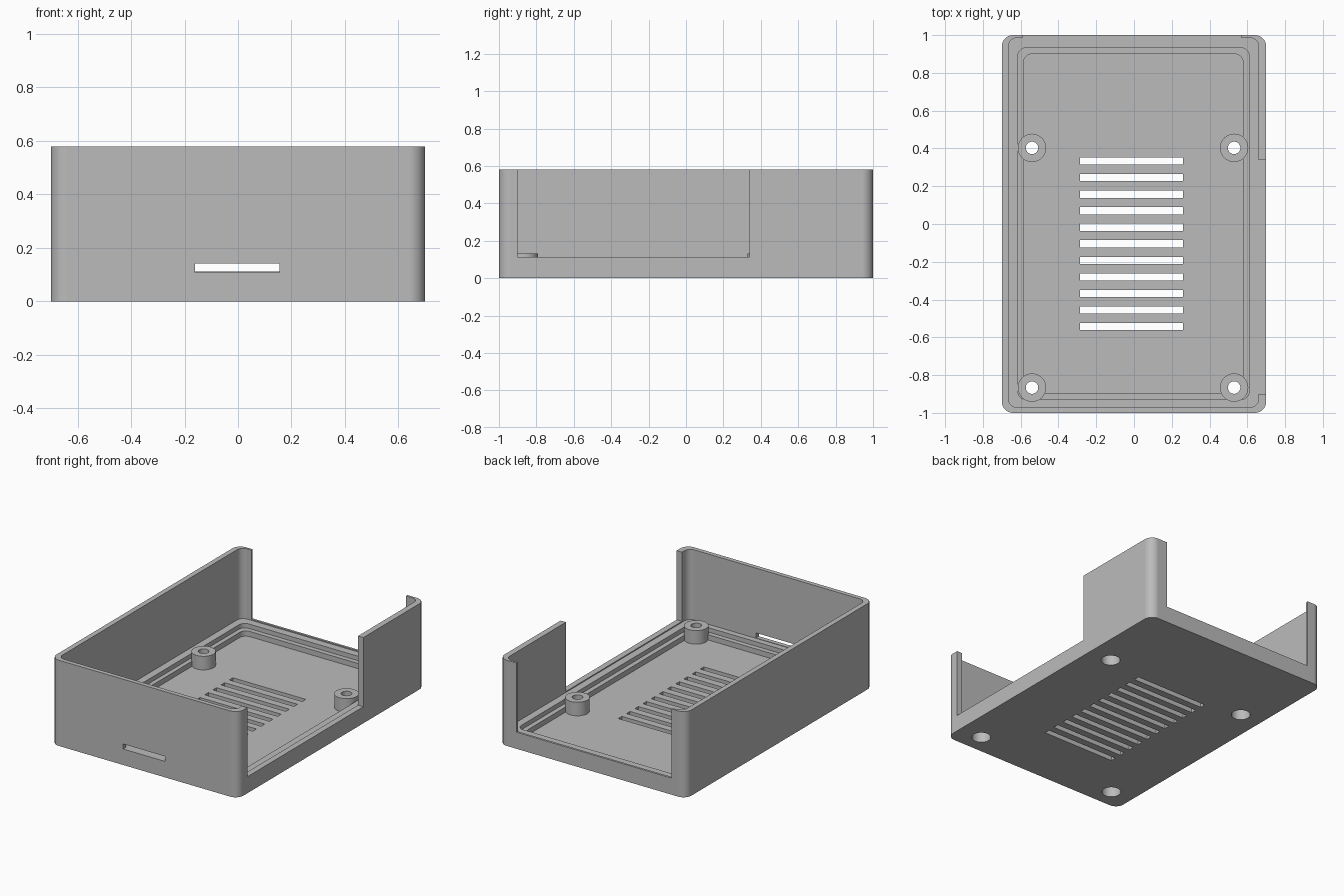
import bpy, bmesh, math

if "Cube" in bpy.data.objects:
    bpy.data.objects.remove(bpy.data.objects["Cube"])

grey = bpy.data.materials.new("plain grey")
grey.diffuse_color = (0.5, 0.5, 0.5, 1)
grey.use_nodes = True
grey.node_tree.nodes["Principled BSDF"].inputs["Base Color"].default_value = grey.diffuse_color


def prism(name, pts, z0, z1):
    """Extrude a closed outline from z0 to z1."""
    bm = bmesh.new()
    face = bm.faces.new([bm.verts.new((x, y, z0)) for x, y in pts])
    ext = bmesh.ops.extrude_face_region(bm, geom=[face])
    for v in ext["geom"]:
        if isinstance(v, bmesh.types.BMVert):
            v.co.z = z1
    bmesh.ops.recalc_face_normals(bm, faces=bm.faces)
    mesh = bpy.data.meshes.new(name)
    bm.to_mesh(mesh)
    bm.free()
    mesh.materials.append(grey)
    ob = bpy.data.objects.new(name, mesh)
    bpy.context.collection.objects.link(ob)
    return ob


def rounded(name, x0, x1, y0, y1, r, z0, z1, n=12):
    """Prism with a rounded rectangle outline."""
    pts = []
    corners = [(x1 - r, y1 - r), (x0 + r, y1 - r), (x0 + r, y0 + r), (x1 - r, y0 + r)]
    for i, (cx, cy) in enumerate(corners):
        for k in range(n + 1):
            a = math.pi / 2 * (i + k / n)
            pts.append((cx + r * math.cos(a), cy + r * math.sin(a)))
    return prism(name, pts, z0, z1)


def box(name, x0, x1, y0, y1, z0, z1):
    return prism(name, [(x0, y0), (x1, y0), (x1, y1), (x0, y1)], z0, z1)


def cylinder(name, x, y, r, z0, z1, n=40):
    pts = [(x + r * math.cos(2 * math.pi * k / n), y + r * math.sin(2 * math.pi * k / n))
           for k in range(n)]
    return prism(name, pts, z0, z1)


def combine(target, tool, operation):
    """Apply a boolean and discard the tool."""
    tool.hide_render = True
    bpy.context.view_layer.objects.active = target
    mod = target.modifiers.new("boolean", 'BOOLEAN')
    mod.operation = operation
    mod.solver = 'EXACT'
    mod.object = tool
    bpy.ops.object.modifier_apply(modifier=mod.name)
    bpy.data.objects.remove(tool)


# Outer shell
case = rounded("case", -0.70, 0.70, -1, 1, 0.06, 0, 0.58)

# Stepped cavity: wide upper space, ledge, inner step, floor
for x0, x1, y0, y1, z in ((-0.665, 0.66, -0.97, 0.985, 0.105),
                          (-0.615, 0.61, -0.93, 0.933, 0.075),
                          (-0.585, 0.578, -0.897, 0.90, 0.04)):
    combine(case, rounded("cavity_cutter", x0, x1, y0, y1, 0.045, z, 0.7), 'DIFFERENCE')

# Screw bosses
screws = [(x, y) for x in (-0.54, 0.53) for y in (0.403, -0.866)]
for x, y in screws:
    combine(case, cylinder("boss", x, y, 0.075, 0.02, 0.132), 'UNION')

# Screw holes with a wide recess from below
for x, y in screws:
    combine(case, cylinder("hole_cutter", x, y, 0.033, -0.1, 0.3), 'DIFFERENCE')
    combine(case, cylinder("recess_cutter", x, y, 0.06, -0.1, 0.08), 'DIFFERENCE')

# Side and back wall openings, and the front slot
combine(case, box("side_opening_cutter", 0.63, 0.8, -0.90, 0.34, 0.112, 0.7), 'DIFFERENCE')
combine(case, box("back_opening_cutter", -0.59, 0.568, 0.95, 1.1, 0.112, 0.7), 'DIFFERENCE')
combine(case, box("front_slot_cutter", -0.16, 0.155, -1.1, -0.94, 0.108, 0.142), 'DIFFERENCE')

# Row of floor vents
for i in range(11):
    y = 0.333 - 0.0876 * i
    combine(case, box("vent_cutter", -0.285, 0.26, y - 0.019, y + 0.019, -0.1, 0.07), 'DIFFERENCE')

# Smooth round walls, crisp edges
bpy.ops.object.select_all(action='DESELECT')
case.select_set(True)
bpy.context.view_layer.objects.active = case
bpy.ops.object.shade_smooth_by_angle(angle=math.radians(30))
weighted = case.modifiers.new("weighted normals", 'WEIGHTED_NORMAL')
weighted.keep_sharp = True
